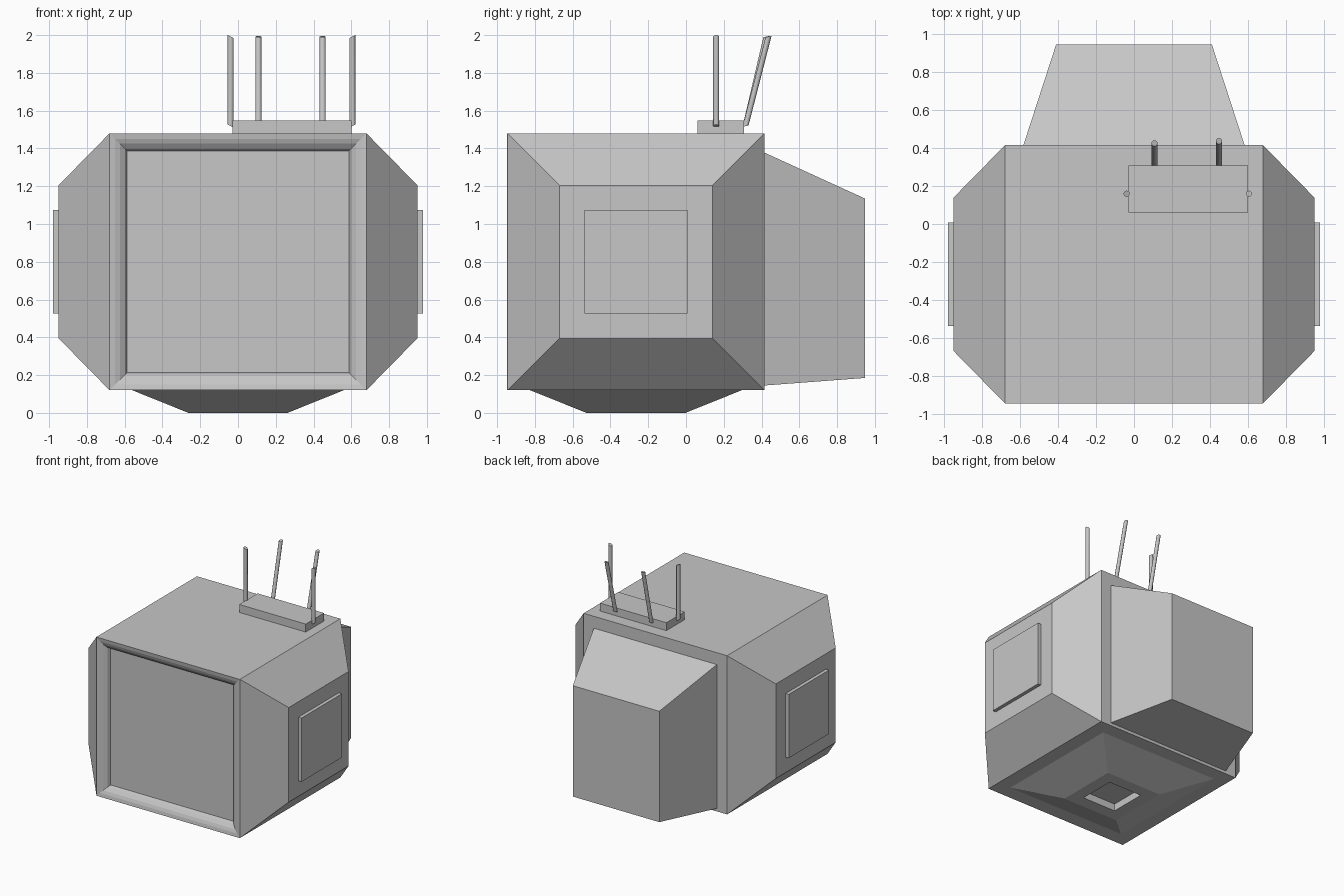
import bpy, bmesh, math
from mathutils import Vector

if "Cube" in bpy.data.objects:
    bpy.data.objects.remove(bpy.data.objects["Cube"])

grey = bpy.data.materials.new("plain_grey")
grey.diffuse_color = (0.57, 0.57, 0.57, 1)
grey.use_nodes = True
grey.node_tree.nodes["Principled BSDF"].inputs["Base Color"].default_value = grey.diffuse_color

BODY_Y, BODY_Z = -0.265, 0.80   # centre of the main cube


def finish(bm, name):
    bmesh.ops.recalc_face_normals(bm, faces=bm.faces)
    mesh = bpy.data.meshes.new(name)
    bm.to_mesh(mesh)
    bm.free()
    mesh.materials.append(grey)
    ob = bpy.data.objects.new(name, mesh)
    bpy.context.collection.objects.link(ob)
    return ob


def loft(name, axis, rings):
    """Rectangular rings (pos, u0, u1, v0, v1) along an axis, joined and capped."""
    bm = bmesh.new()
    loops = []
    for p, u0, u1, v0, v1 in rings:
        loop = []
        for u, v in ((u0, v0), (u1, v0), (u1, v1), (u0, v1)):
            co = [u, v]
            co.insert(axis, p)
            loop.append(bm.verts.new(co))
        loops.append(loop)
    for a, b in zip(loops, loops[1:]):
        for i in range(4):
            j = (i + 1) % 4
            bm.faces.new((a[i], a[j], b[j], b[i]))
    bm.faces.new(loops[0])
    bm.faces.new(loops[-1])
    return finish(bm, name)


def ring(pos, cu, cv, hu, hv=None):
    hv = hu if hv is None else hv
    return (pos, cu - hu, cu + hu, cv - hv, cv + hv)


def rod(name, x, y, outward, lean):
    """Thin round aerial with slanted ends, leaning along y."""
    bm = bmesh.new()
    bmesh.ops.create_cone(bm, cap_ends=True, segments=12, radius1=0.016,
                          radius2=0.016, depth=0.474)
    out = Vector(outward)
    for v in bm.verts:
        h = v.co.z + 0.237
        v.co.z += 0.5 * v.co.dot(out)
        v.co += Vector((x, y + lean * h, 1.755))
    ob = finish(bm, name)
    for p in ob.data.polygons:
        p.use_smooth = len(p.vertices) == 4
    ob.data.set_sharp_from_angle(angle=math.radians(40))


# main cabinet with rounded rim around the recessed screen
loft("cabinet", 1, [
    ring(-0.885, 0, BODY_Z, 0.587),
    ring(-0.912, 0, BODY_Z, 0.598),
    ring(-0.932, 0, BODY_Z, 0.625),
    ring(-0.942, 0, BODY_Z, 0.650),
    ring(-0.947, 0, BODY_Z, 0.680),
    ring(0.415, 0, BODY_Z, 0.680)])

# tapered sides with raised square panels
for side, s in (("left", -1), ("right", 1)):
    loft(side + "_side_taper", 0, [
        ring(s * 0.68, BODY_Y, BODY_Z, 0.68),
        ring(s * 0.95, BODY_Y, BODY_Z, 0.405)])
    loft(side + "_side_panel", 0, [
        ring(s * 0.94, BODY_Y, BODY_Z, 0.273),
        ring(s * 0.98, BODY_Y, BODY_Z, 0.273)])

# tapered back housing
loft("back_housing", 1, [
    (0.415, -0.583, 0.583, 0.145, 1.378),
    (0.947, -0.410, 0.410, 0.185, 1.135)])

# tapered foot with a square socket underneath
loft("foot", 2, [
    ring(0.12, 0, BODY_Y, 0.56),
    ring(0.0, 0, BODY_Y, 0.262),
    ring(0.0, 0, BODY_Y, 0.157),
    ring(0.06, 0, BODY_Y, 0.157)])

# aerial base and four aerials
loft("aerial_base", 2, [
    (1.47, -0.03, 0.60, 0.06, 0.308),
    (1.548, -0.03, 0.60, 0.06, 0.308)])
for s in (-1, 1):
    rod("side_aerial", 0.283 + s * 0.322, 0.16, (s, 0, 0), 0)
    rod("rear_aerial", 0.278 + s * 0.17, 0.315, (0, 0.4, 0), 0.245 + s * 0.012)
